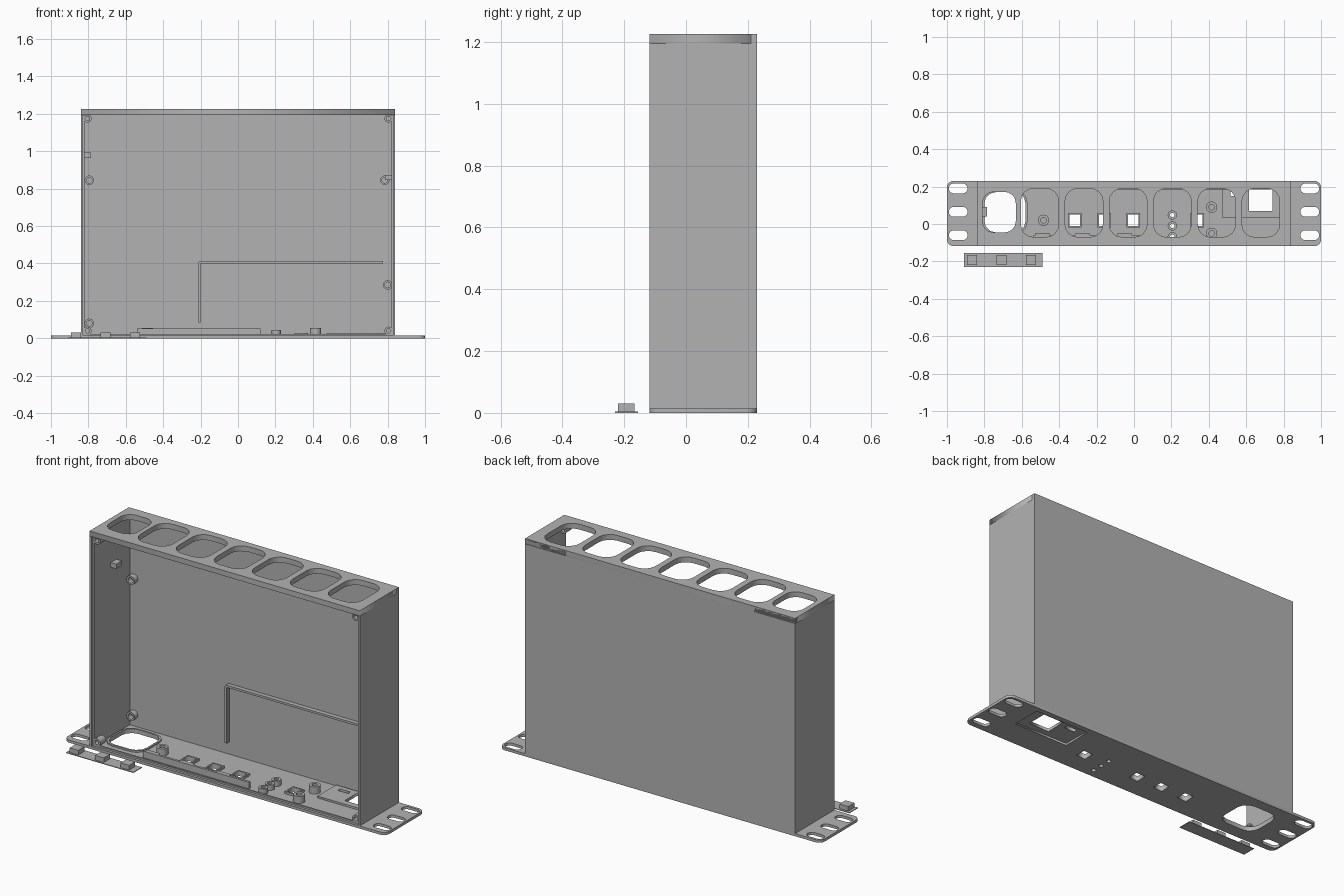
import bpy, bmesh, math
from mathutils import Matrix

if "Cube" in bpy.data.objects:
    bpy.data.objects.remove(bpy.data.objects["Cube"])

grey = bpy.data.materials.new("plain grey")
grey.diffuse_color = (0.45, 0.45, 0.45, 1)
grey.use_nodes = True
grey.node_tree.nodes["Principled BSDF"].inputs["Base Color"].default_value = grey.diffuse_color


def add_object(name, bm):
    bmesh.ops.recalc_face_normals(bm, faces=bm.faces)
    me = bpy.data.meshes.new(name)
    bm.to_mesh(me)
    bm.free()
    me.materials.append(grey)
    ob = bpy.data.objects.new(name, me)
    bpy.context.collection.objects.link(ob)
    return ob


def box(name, x0, x1, y0, y1, z0, z1):
    bm = bmesh.new()
    m = Matrix.Translation(((x0 + x1) / 2, (y0 + y1) / 2, (z0 + z1) / 2))
    bmesh.ops.create_cube(bm, size=1, matrix=m @ Matrix.Diagonal((x1 - x0, y1 - y0, z1 - z0, 1)))
    return add_object(name, bm)


def rounded(x0, x1, y0, y1, r=0.0, n=6):
    """Outline of a rectangle with rounded corners."""
    if r <= 0:
        return [(x0, y0), (x1, y0), (x1, y1), (x0, y1)]
    pts = []
    for i, (cx, cy) in enumerate([(x1 - r, y1 - r), (x0 + r, y1 - r),
                                  (x0 + r, y0 + r), (x1 - r, y0 + r)]):
        for k in range(n + 1):
            a = math.pi / 2 * (i + k / n)
            pts.append((cx + r * math.cos(a), cy + r * math.sin(a)))
    return pts


def circle(x, y, r, n=20):
    return [(x + r * math.cos(2 * math.pi * k / n), y + r * math.sin(2 * math.pi * k / n))
            for k in range(n)]


def sheet(name, outlines, z0, z1, matrix=None):
    """Extrude an outline with holes between two heights."""
    cu = bpy.data.curves.new(name, 'CURVE')
    cu.dimensions = '2D'
    cu.fill_mode = 'BOTH'
    cu.extrude = (z1 - z0) / 2
    for pts in outlines:
        sp = cu.splines.new('POLY')
        sp.points.add(len(pts) - 1)
        for p, (x, y) in zip(sp.points, pts):
            p.co = (x, y, 0, 1)
        sp.use_cyclic_u = True
    tmp = bpy.data.objects.new(name + "_curve", cu)
    bpy.context.collection.objects.link(tmp)
    me = bpy.data.meshes.new_from_object(tmp.evaluated_get(bpy.context.evaluated_depsgraph_get()))
    bm = bmesh.new()
    bm.from_mesh(me)
    bpy.data.objects.remove(tmp)
    bpy.data.curves.remove(cu)
    bpy.data.meshes.remove(me)
    bmesh.ops.remove_doubles(bm, verts=bm.verts, dist=1e-5)
    bmesh.ops.translate(bm, verts=bm.verts, vec=(0, 0, (z0 + z1) / 2))
    if matrix:
        bmesh.ops.transform(bm, verts=bm.verts, matrix=matrix)
    return add_object(name, bm)


def ring(name, x, y, z0, z1, r, hole, matrix=None):
    return sheet(name, [circle(x, y, r), circle(x, y, hole)], z0, z1, matrix)


# maps sheet x, y, z to world x, z, -y
UPRIGHT = Matrix.Rotation(math.pi / 2, 4, 'X')
H, T = 1.225, 0.015
square_x = [-0.317, -0.16, -0.003, 0.338]
light_y = [0.048, -0.01, -0.068]

# mounting plate with ear slots, cable opening and small windows
plate = [rounded(-1, 1, -0.118, 0.23, 0.035)]
for s in (-1, 1):
    for y in (0.19, 0.065, -0.06):
        plate.append(rounded(s * 0.94 - 0.05, s * 0.94 + 0.05, y - 0.026, y + 0.026, 0.0255))
plate.append(rounded(-0.80, -0.58, -0.045, 0.17, 0.06, 3))
plate += [rounded(x - 0.028, x + 0.028, -0.01, 0.05) for x in square_x]
plate += [circle(0.205, y, 0.012) for y in light_y]
plate.append(rounded(0.47, 0.80, 0.035, 0.20))
sheet("mounting_plate", plate, 0, T)

# recessed panel with a display window and a slot
sheet("recessed_panel", [rounded(0.47, 0.80, 0.035, 0.20), rounded(0.615, 0.74, 0.07, 0.185),
                         rounded(0.515, 0.58, 0.15, 0.172)], 0.010, 0.026)

# raised rim beside the cable opening
sheet("opening_rim", [rounded(-0.81, -0.57, -0.055, 0.18, 0.065, 3),
                      rounded(-0.80, -0.58, -0.045, 0.17, 0.06, 3)], T, 0.024)

# housing walls, with a thinner lip along the open front
box("back_wall", -0.84, 0.84, 0.21, 0.23, T, H)
for s, side in ((-1, "left"), (1, "right")):
    a, b, c = sorted((s * 0.82, s * 0.84)), sorted((s * 0.829, s * 0.84)), s * 0.805
    box(side + "_wall", *a, -0.105, 0.21, T, H - 0.03)
    box(side + "_front_lip", *b, -0.118, -0.105, T, H - 0.03)
    # screw posts in the front corners
    for z in (0.04, 1.175):
        ring(side + "_corner_post", c, z, 0.055, 0.105, 0.022, 0.012, UPRIGHT)

# top wall with seven openings
top = [rounded(-0.84, 0.84, -0.118, 0.23), rounded(-0.81, -0.632, -0.045, 0.172, 0.06, 4)]
for i in range(6):
    cx = -0.504 + i * 0.2364
    top.append(rounded(cx - 0.101, cx + 0.101, -0.07, 0.19, 0.068, 4))
sheet("top_wall", top, H - 0.03, H)

# screw bosses on the back wall
for x, z in ((-0.795, 0.845), (0.785, 0.845), (-0.795, 0.08), (0.80, 0.285)):
    ring("back_boss", x, z, -0.21, -0.18, 0.025, 0.015, UPRIGHT)

# angled rib on the back wall
sheet("back_rib", [[(-0.212, 0.085), (-0.20, 0.085), (-0.20, 0.40), (0.775, 0.40),
                    (0.775, 0.412), (-0.205, 0.412), (-0.212, 0.405)]], -0.21, -0.185, UPRIGHT)

# small catches on the side walls
box("left_catch", -0.82, -0.785, 0.04, 0.09, 0.965, 0.992)
box("right_catch", 0.785, 0.82, 0.04, 0.09, 0.845, 0.872)

# posts standing on the plate
for x, y in ((-0.484, 0.02), (0.415, 0.09), (0.415, -0.05)):
    ring("plate_post", x, y, T, 0.055, 0.03, 0.015)
for y in light_y:
    ring("light_guide", 0.205, y, T, 0.045, 0.025, 0.012)

# board holder wall with clips, and frames round the square windows
box("board_holder", -0.54, 0.12, -0.075, -0.062, T, 0.052)
for x in (-0.49, -0.275, -0.05):
    box("holder_clip", x - 0.04, x + 0.04, -0.062, -0.05, 0.038, 0.052)
for x in square_x:
    sheet("window_frame", [rounded(x - 0.036, x + 0.036, -0.018, 0.058),
                           rounded(x - 0.028, x + 0.028, -0.01, 0.05)], T, 0.028)

# low rail along the open front edge
box("front_rail", -0.82, 0.82, -0.104, -0.094, T, 0.024)

# separate button strip
box("button_strip", -0.908, -0.49, -0.23, -0.155, 0, 0.004)
for x in (-0.866, -0.708, -0.55):
    box("button", x - 0.027, x + 0.027, -0.22, -0.166, 0.004, 0.03)
